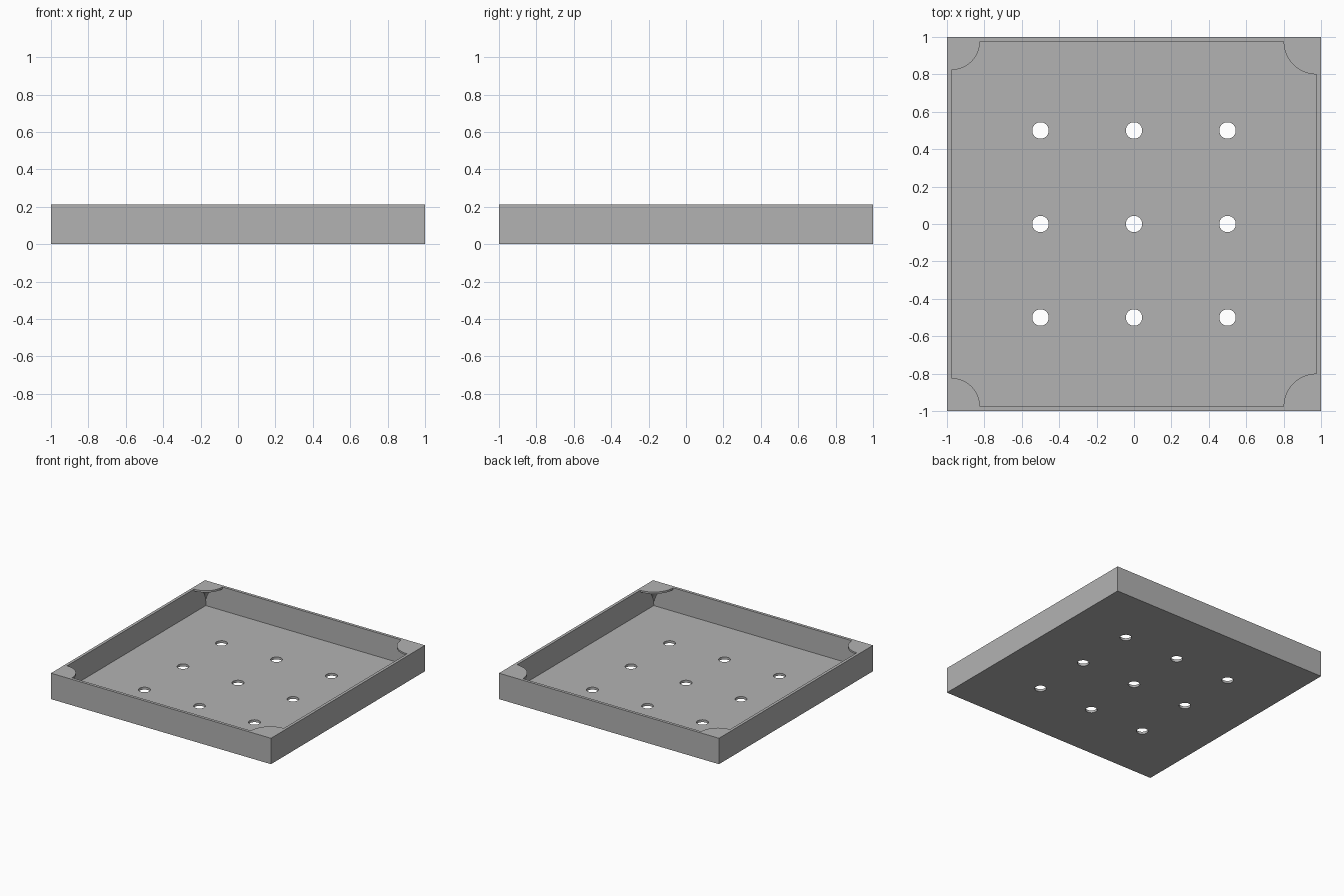
import bpy
import bmesh
import math

old = bpy.data.objects.get("Cube")
if old:
    bpy.data.objects.remove(old, do_unlink=True)

HEIGHT = 0.213
WALL = 0.024
FLOOR = 0.02
INNER = 1 - WALL
LIP = 0.015

grey = bpy.data.materials.new("light_grey")
grey.use_nodes = True
colour = (0.448, 0.448, 0.448, 1)
grey.diffuse_color = colour
grey.node_tree.nodes["Principled BSDF"].inputs["Base Color"].default_value = colour


def finish(name, bm):
    bmesh.ops.recalc_face_normals(bm, faces=bm.faces)
    mesh = bpy.data.meshes.new(name)
    bm.to_mesh(mesh)
    bm.free()
    mesh.materials.append(grey)
    obj = bpy.data.objects.new(name, mesh)
    bpy.context.collection.objects.link(obj)
    return obj


# Open tray: a box whose top face is inset and pushed down
bm = bmesh.new()
bmesh.ops.create_cube(bm, size=1)
bmesh.ops.scale(bm, vec=(2, 2, HEIGHT), verts=bm.verts)
bmesh.ops.translate(bm, vec=(0, 0, HEIGHT / 2), verts=bm.verts)
top = max(bm.faces, key=lambda f: f.calc_center_median().z)
bmesh.ops.inset_region(bm, faces=[top], thickness=WALL, use_even_offset=True)
wall = bmesh.ops.extrude_discrete_faces(bm, faces=[top])["faces"][0]
rim = list(wall.verts)
bmesh.ops.translate(bm, vec=(0, 0, FLOOR - HEIGHT), verts=rim)
tray = finish("tray", bm)

# Three by three grid of drain holes through the floor
bm = bmesh.new()
for x in (-0.5, 0, 0.5):
    for y in (-0.5, 0, 0.5):
        hole = bmesh.ops.create_cone(bm, cap_ends=True, segments=48,
                                     radius1=0.044, radius2=0.044, depth=0.1)
        bmesh.ops.translate(bm, vec=(x, y, 0), verts=hole["verts"])
cutter = finish("hole_cutter", bm)
cutter.hide_render = True
cut = tray.modifiers.new("holes", "BOOLEAN")
cut.operation = "DIFFERENCE"
cut.solver = "EXACT"
cut.object = cutter
bpy.context.view_layer.objects.active = tray
bpy.ops.object.modifier_apply(modifier=cut.name)
bpy.data.objects.remove(cutter, do_unlink=True)


# Corner bracket: quarter disc on top of a concave flare running down the corner
def corner_bracket(name, sx, sy, radius, depth):
    profile = [(0, HEIGHT), (radius, HEIGHT), (radius, HEIGHT - LIP)]
    for i in range(1, 11):
        a = i / 10 * math.pi / 2
        profile.append((radius * (1 - math.sin(a)),
                        HEIGHT - LIP - depth * (1 - math.cos(a))))
    bm = bmesh.new()
    verts = [bm.verts.new((-r, 0, z)) for r, z in profile]
    face = bm.faces.new(verts)
    bmesh.ops.spin(bm, geom=[face] + list(face.edges) + verts, cent=(0, 0, 0),
                   axis=(0, 0, 1), angle=math.pi / 2, steps=20)
    bmesh.ops.remove_doubles(bm, verts=bm.verts, dist=0.0001)
    for v in bm.verts:
        v.co.x = sx * (INNER + v.co.x)
        v.co.y = sy * (INNER + v.co.y)
    obj = finish(name, bm)
    bpy.ops.object.select_all(action="DESELECT")
    obj.select_set(True)
    bpy.context.view_layer.objects.active = obj
    bpy.ops.object.shade_smooth_by_angle(angle=math.radians(30))


for sy, end in ((-1, "front"), (1, "back")):
    corner_bracket(end + "_left_bracket", 1, sy, 0.176, 0.176)
    corner_bracket(end + "_right_bracket", -1, sy, 0.152, 0.152)
